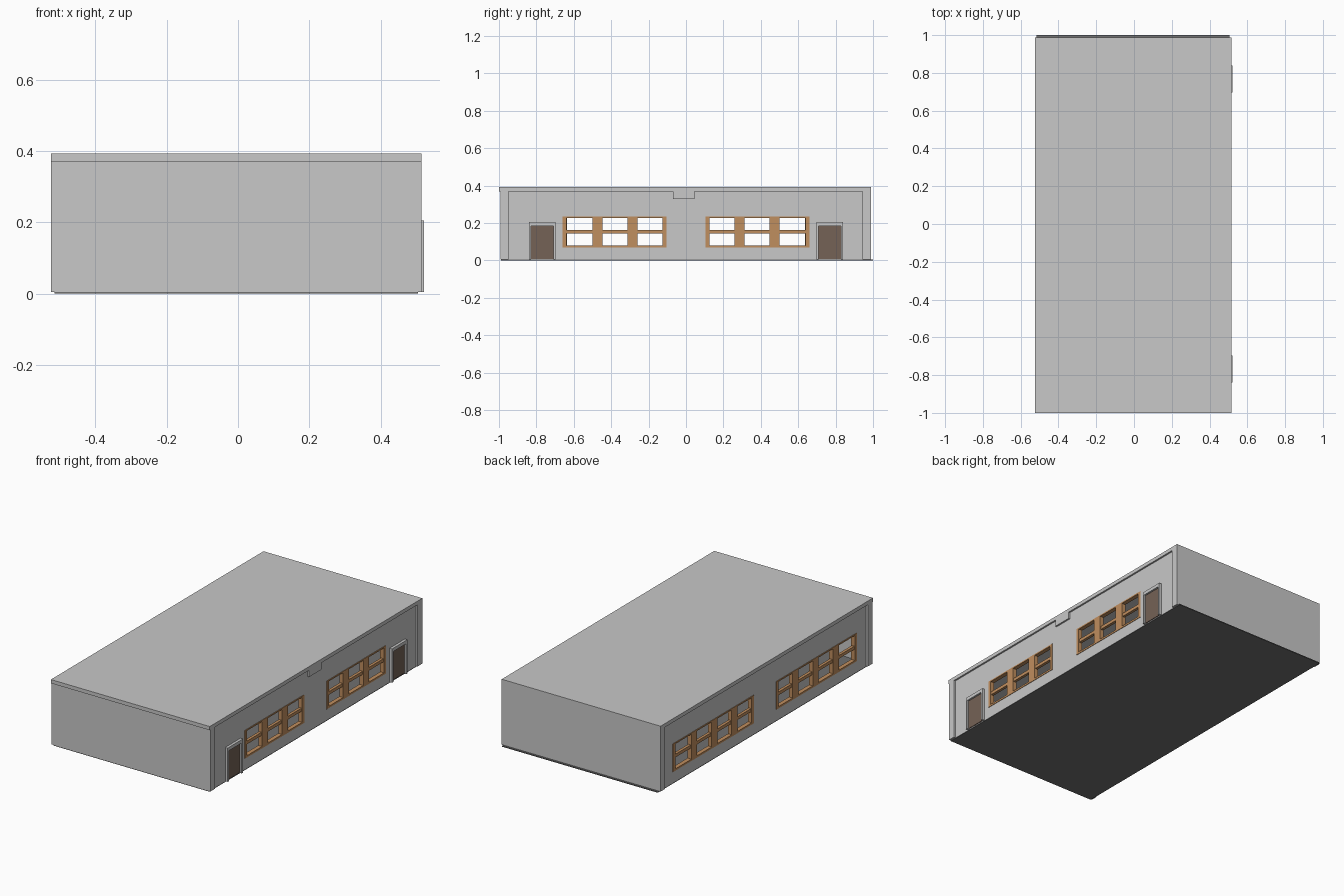
import bpy, bmesh

if "Cube" in bpy.data.objects:
    bpy.data.objects.remove(bpy.data.objects["Cube"])


def material(name, r, g, b):
    lin = [((c / 255 + 0.055) / 1.055) ** 2.4 for c in (r, g, b)]
    m = bpy.data.materials.new(name)
    m.diffuse_color = (*lin, 1)
    m.use_nodes = True
    m.node_tree.nodes["Principled BSDF"].inputs["Base Color"].default_value = m.diffuse_color
    return m


GREY = material("light_grey", 200, 200, 200)
FLOOR = material("dark_grey", 112, 112, 112)
WOOD = material("window_wood", 192, 142, 94)
BROWN = material("door_brown", 117, 98, 86)


def finish(name, bm, mat):
    me = bpy.data.meshes.new(name)
    bm.to_mesh(me)
    bm.free()
    me.materials.append(mat)
    ob = bpy.data.objects.new(name, me)
    bpy.context.collection.objects.link(ob)
    return ob


def boxes(name, mat, items):
    """One object made of boxes given as (x0, x1, y0, y1, z0, z1)."""
    bm = bmesh.new()
    for x0, x1, y0, y1, z0, z1 in items:
        vs = bmesh.ops.create_cube(bm, size=1)["verts"]
        for v in vs:
            v.co.x = x1 if v.co.x > 0 else x0
            v.co.y = y1 if v.co.y > 0 else y0
            v.co.z = z1 if v.co.z > 0 else z0
    return finish(name, bm, mat)


def mirrored(a, b, side):
    return (a, b) if side > 0 else (-b, -a)


# window height range, and outer planes of the recessed long walls
Z0, Z1 = 0.07, 0.236
RIGHT, LEFT = 0.505, -0.515


def long_wall(name, x, openings):
    """Flat wall with window holes, thickened inwards."""
    ys = sorted([-0.985, 0.98] + [y for o in openings for y in o])
    zs = [0.005, Z0, Z1, 0.372]
    bm = bmesh.new()
    grid = [[bm.verts.new((x, y, z)) for z in zs] for y in ys]
    for i in range(len(ys) - 1):
        for j in range(3):
            if j == 1 and (ys[i], ys[i + 1]) in openings:
                continue
            f = [grid[i][j], grid[i + 1][j], grid[i + 1][j + 1], grid[i][j + 1]]
            bm.faces.new(f if x > 0 else f[::-1])
    ob = finish(name, bm, GREY)
    mod = ob.modifiers.new("thickness", "SOLIDIFY")
    mod.thickness, mod.offset = 0.006, -1


def window(name, x, y0, y1, posts):
    """Wooden frame, wide posts and a middle rail."""
    s = 1 if x > 0 else -1
    xa, xb = sorted((x + s * 0.003, x - s * 0.022))
    xc, xd = sorted((x - s * 0.001, x - s * 0.018))
    parts = [(xa, xb, y0, y1, Z0, Z0 + 0.011), (xa, xb, y0, y1, Z1 - 0.008, Z1),
             (xa, xb, y0, y0 + 0.02, Z0, Z1), (xa, xb, y1 - 0.02, y1, Z0, Z1),
             (xc, xd, y0, y1, 0.145, 0.164)]
    parts += [(xa, xb, p - 0.027, p + 0.027, Z0, Z1) for p in posts]
    boxes(name, WOOD, parts)


# floor and roof
boxes("floor_slab", FLOOR, [(-0.515, 0.505, -0.99, 1.0, 0, 0.005)])
boxes("roof", GREY, [(-0.525, 0.515, -1.0, 0.988, 0.37, 0.392)])

# end walls with corner returns standing proud of the long walls
for name, ya, yb, ra, rb in (("front_wall", -0.992, -0.984, -0.984, -0.95),
                             ("back_wall", 0.98, 0.988, 0.945, 0.98)):
    boxes(name, GREY, [(-0.525, 0.515, ya, yb, 0.005, 0.37)])
    boxes(name + "_corners", GREY, [(0.503, 0.515, ra, rb, 0.005, 0.37),
                                    (-0.525, -0.513, ra, rb, 0.005, 0.37)])

# long walls and their windows
for label, x, far, posts in (("right", RIGHT, 0.66, (0.285, 0.473)),
                             ("left", LEFT, 0.86, (0.285, 0.473, 0.662))):
    spans = [mirrored(0.105, far, s) for s in (-1, 1)]
    long_wall(label + "_wall", x, spans)
    for s, (a, b) in zip((-1, 1), spans):
        end = "front" if s < 0 else "back"
        window(f"{label}_{end}_window", x, a, b, [s * p for p in posts])

# drop block under the roof edge
boxes("roof_drop_block", GREY, [(0.503, 0.515, -0.07, 0.045, 0.33, 0.371)])

# doors with projecting frames on the right side
for s, end in ((-1, "front"), (1, "back")):
    a, b = mirrored(0.697, 0.84, s)
    boxes(end + "_door_frame", GREY, [(0.503, 0.521, a, a + 0.012, 0.005, 0.205),
                                      (0.503, 0.521, b - 0.012, b, 0.005, 0.205),
                                      (0.503, 0.521, a + 0.012, b - 0.012, 0.185, 0.205)])
    boxes(end + "_door", BROWN, [(0.503, 0.51, a + 0.012, b - 0.012, 0.008, 0.185)])
